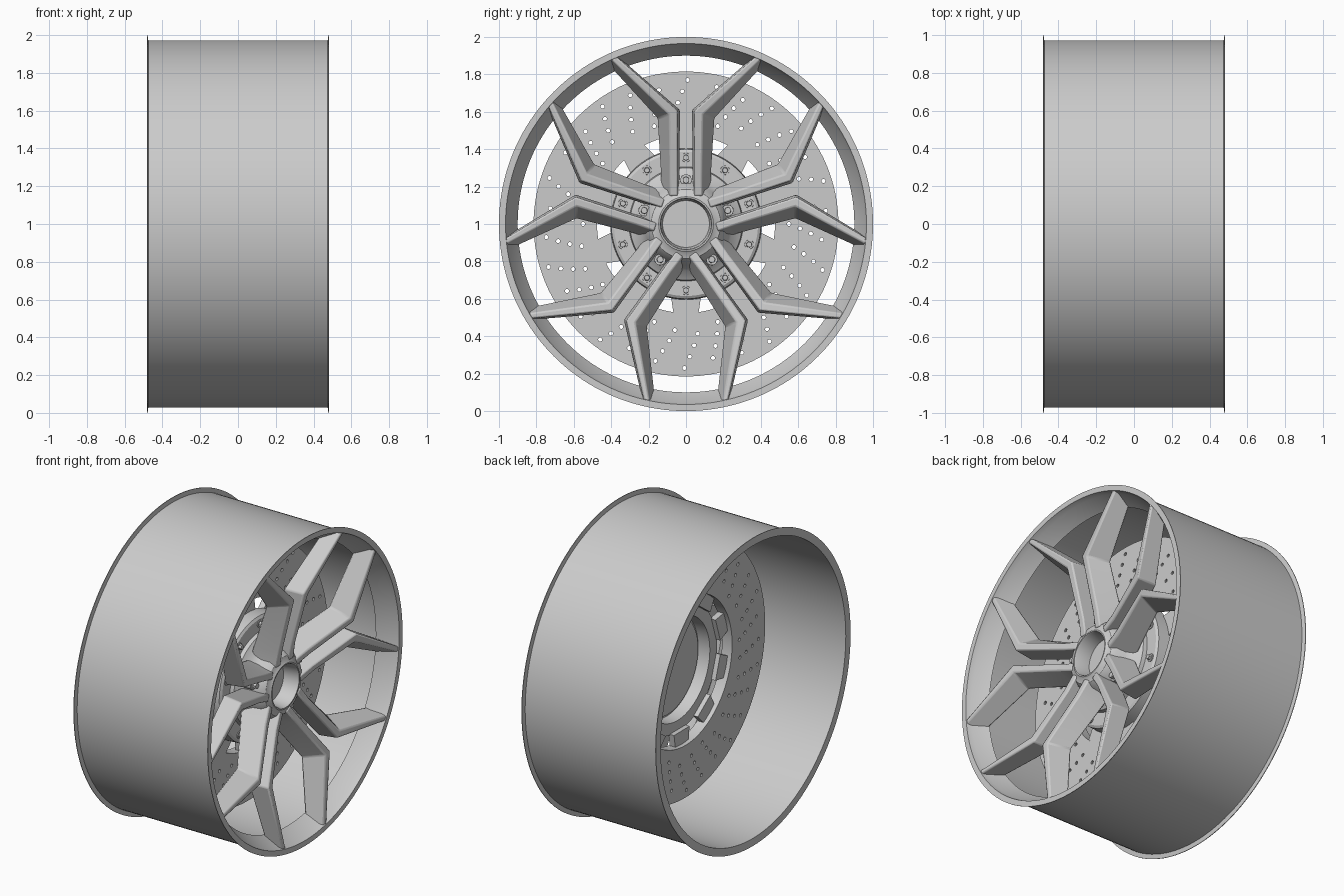
import bpy, bmesh, math
from mathutils import Matrix, Vector

if "Cube" in bpy.data.objects:
    bpy.data.objects.remove(bpy.data.objects["Cube"])

grey = bpy.data.materials.new("metal_grey")
grey.diffuse_color = (0.6, 0.6, 0.6, 1)
grey.use_nodes = True
grey.node_tree.nodes["Principled BSDF"].inputs["Base Color"].default_value = grey.diffuse_color


def place(a, x, u, v):
    """Wheel coordinates: x along the axle, u radial and v sideways at angle a."""
    c, s = math.cos(a), math.sin(a)
    return Vector((x, u * c - v * s, 1 + u * s + v * c))


def finish(name, bm, smooth=True, bevel=0):
    bmesh.ops.remove_doubles(bm, verts=bm.verts[:], dist=1e-5)
    bmesh.ops.recalc_face_normals(bm, faces=bm.faces[:])
    me = bpy.data.meshes.new(name)
    bm.to_mesh(me)
    bm.free()
    me.materials.append(grey)
    ob = bpy.data.objects.new(name, me)
    bpy.context.collection.objects.link(ob)
    if bevel:
        m = ob.modifiers.new("bevel", 'BEVEL')
        m.width = bevel
        m.segments = 2
        m.angle_limit = math.radians(25)
    if smooth:
        bpy.ops.object.select_all(action='DESELECT')
        ob.select_set(True)
        bpy.context.view_layer.objects.active = ob
        bpy.ops.object.shade_smooth_by_angle(angle=math.radians(30))
    return ob


def revolve(name, profile, n=128, closed=False):
    """Spin a profile of (x, radius) points round the axle."""
    bm = bmesh.new()
    rings = [[bm.verts.new(place(2 * math.pi * i / n, x, r, 0)) for i in range(n)]
             for x, r in profile]
    pairs = list(zip(rings, rings[1:]))
    if closed:
        pairs.append((rings[-1], rings[0]))
    for a, b in pairs:
        for i in range(n):
            j = (i + 1) % n
            bm.faces.new((a[i], a[j], b[j], b[i]))
    return finish(name, bm)


def loft(bm, sections):
    """Skin a list of equal-length point loops and cap both ends."""
    loops = [[bm.verts.new(p) for p in s] for s in sections]
    for a, b in zip(loops, loops[1:]):
        for i in range(len(a)):
            j = (i + 1) % len(a)
            bm.faces.new((a[i], a[j], b[j], b[i]))
    bm.faces.new(loops[0])
    bm.faces.new(loops[-1])


def prism(bm, a, u, x0, x1, r0, r1, n):
    """Stud along the axle at angle a and radius u."""
    loft(bm, [[place(a, x, u + r * math.cos(2 * math.pi * k / n), r * math.sin(2 * math.pi * k / n))
               for k in range(n)] for x, r in ((x0, r0), (x1, r1))])


# Barrel with thin flanges and an inner ring behind the front lip
revolve("rim", [(.483, .965), (.483, 1), (.479, 1), (.475, .972), (-.475, .972), (-.479, 1),
                (-.483, 1), (-.483, .95), (.33, .95), (.36, .90), (.45, .955)], 160, True)

# Hub with centre recess
revolve("hub", [(.24, 0), (.24, .125), (.335, .134), (.343, .138), (.343, .146), (.337, .152),
                (.328, .185), (.30, .208), (.25, .222), (.21, .25), (.18, .30), (.13, .31), (.13, 0)])

# Five forked spokes: each station has inner back, inner front, outer front, outer back (x, u, v)
stations = [
    [(.17, .15, .034), (.338, .15, .044), (.338, .15, .088), (.17, .15, .135)],
    [(.20, .26, .034), (.355, .26, .044), (.355, .26, .085), (.20, .26, .135)],
    [(.31, .61, .032), (.44, .605, .046), (.44, .585, .090), (.31, .565, .155)],
    [(.37, .89, .355), (.480, .894, .372), (.480, .880, .398), (.37, .862, .425)],
]
bm = bmesh.new()
for k in range(5):
    a = math.radians(90 + 72 * k)
    for side in (1, -1):
        loft(bm, [[place(a, x, u, v * side) for x, u, v in s] for s in stations])
finish("spokes", bm, True, .008)

# Drilled brake disc: a filled flat curve with holes, turned onto the axle
cu = bpy.data.curves.new("disc_outline", 'CURVE')
cu.dimensions = '2D'
cu.fill_mode = 'BOTH'
cu.extrude = .036


def circle(cy, cz, r, n):
    sp = cu.splines.new('POLY')
    sp.points.add(n - 1)
    for i, p in enumerate(sp.points):
        t = 2 * math.pi * i / n
        p.co = (cy + r * math.cos(t), cz + r * math.sin(t), 0, 1)
    sp.use_cyclic_u = True


circle(0, 0, .815, 128)
circle(0, 0, .476, 96)
for i in range(30):
    for j in range(4):
        t = math.radians(12 * i - 2.2 * j)
        r = .55 + .06 * j + .02 * (i % 3)
        circle(r * math.cos(t), r * math.sin(t), .011, 10)
tmp = bpy.data.objects.new("disc_outline", cu)
bpy.context.collection.objects.link(tmp)
dg = bpy.context.evaluated_depsgraph_get()
me = bpy.data.meshes.new_from_object(tmp.evaluated_get(dg))
bm = bmesh.new()
bm.from_mesh(me)
bpy.data.objects.remove(tmp)
bpy.data.meshes.remove(me)
turn = Matrix(((0, 0, 1, .038), (1, 0, 0, 0), (0, 1, 0, 1), (0, 0, 0, 1)))
bmesh.ops.transform(bm, matrix=turn, verts=bm.verts[:])
finish("brake_disc", bm)

# Disc carrier
revolve("disc_carrier", [(.155, .24), (.155, .385), (.145, .40), (.06, .405), (.06, .33),
                         (.14, .325), (.14, .24)], 96, True)

# Tabs joining carrier to disc
bm = bmesh.new()
for k in range(10):
    a = math.radians(90 + 36 * k)
    loft(bm, [[place(a, x, u, v) for u, v in ((.39, -.08), (.49, -.065), (.49, .065), (.39, .08))]
              for x in (.03, .07)])
finish("disc_tabs", bm, False)

# Carrier bolts: washer and hex head
bm = bmesh.new()
for k in range(10):
    a = math.radians(90 + 36 * k)
    prism(bm, a, .355, .15, .160, .025, .024, 20)
    prism(bm, a, .355, .158, .178, .017, .015, 6)
finish("carrier_bolts", bm)

# Wheel bolts in the fork roots
bm = bmesh.new()
for k in range(5):
    a = math.radians(90 + 72 * k)
    prism(bm, a, .235, .18, .268, .031, .030, 24)
    prism(bm, a, .235, .26, .295, .020, .018, 6)
finish("wheel_bolts", bm)
